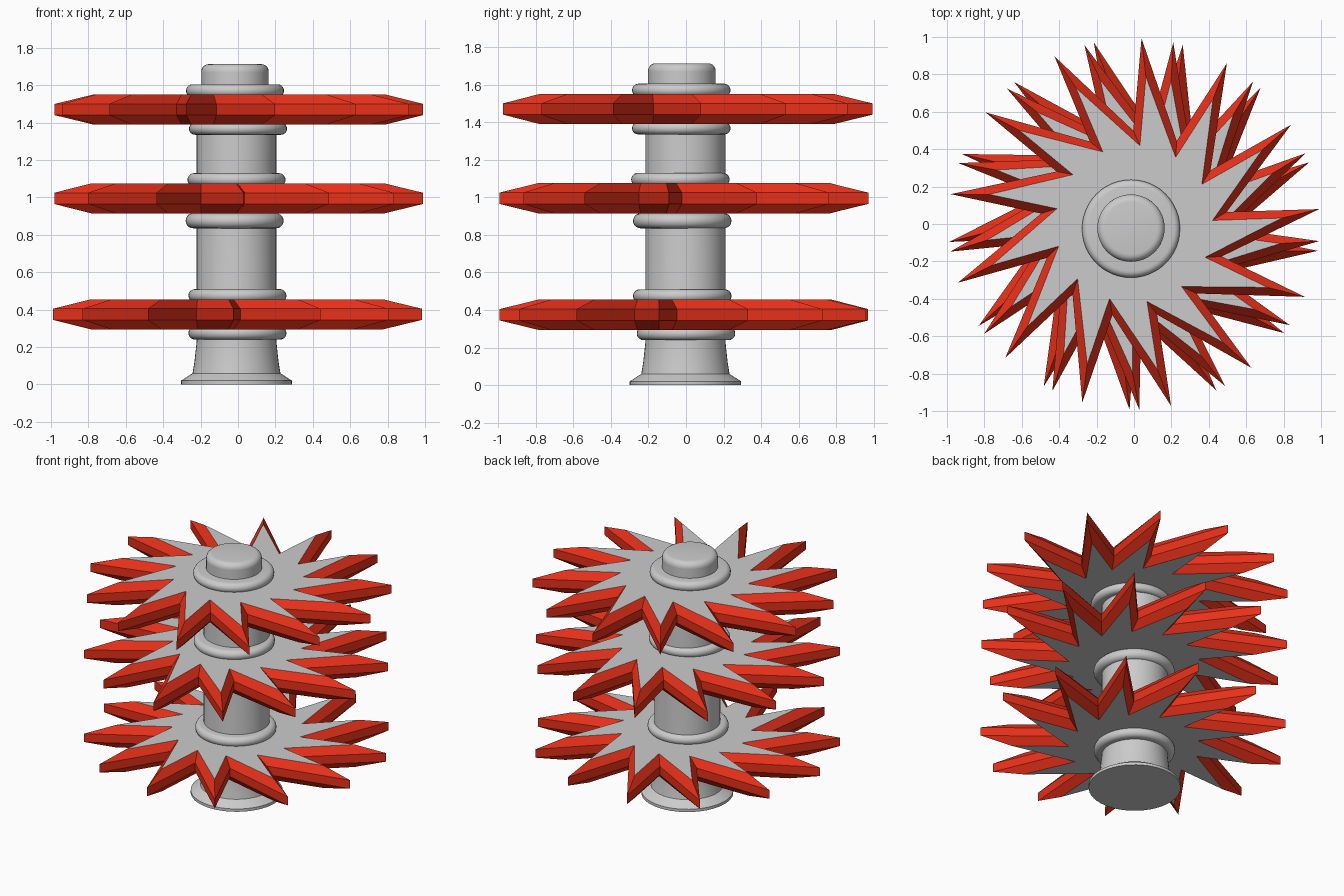
import bpy, bmesh
from math import sin, cos, pi, radians

if "Cube" in bpy.data.objects:
    bpy.data.objects.remove(bpy.data.objects["Cube"])

TEETH = 13
red = bpy.data.materials.new("red_edge")
red.diffuse_color = (0.8, 0.03, 0.01, 1)
red.use_nodes = True
red.node_tree.nodes["Principled BSDF"].inputs["Base Color"].default_value = red.diffuse_color


def new_object(name, bm):
    bmesh.ops.recalc_face_normals(bm, faces=bm.faces)
    me = bpy.data.meshes.new(name)
    bm.to_mesh(me)
    bm.free()
    ob = bpy.data.objects.new(name, me)
    bpy.context.collection.objects.link(ob)
    return ob


def lathe(name, profile, x, y, sides=48):
    """Revolve (radius, z) points and cap both ends."""
    bm = bmesh.new()
    rows = [[bm.verts.new((x + r * cos(2 * pi * i / sides),
                           y + r * sin(2 * pi * i / sides), z))
             for i in range(sides)] for r, z in profile]
    for a, b in zip(rows, rows[1:]):
        for i in range(sides):
            j = (i + 1) % sides
            bm.faces.new((a[i], a[j], b[j], b[i]))
    bm.faces.new(rows[0])
    bm.faces.new(rows[-1])
    ob = new_object(name, bm)
    bpy.context.view_layer.objects.active = ob
    ob.select_set(True)
    bpy.ops.object.shade_smooth_by_angle(angle=radians(35))
    ob.select_set(False)
    return ob


def star_blade(name, z, phase):
    """Swept-tooth star: grey flat faces, red bevelled rim."""
    # tip radius, tip lag, valley radius, valley lag, height offset
    inner = (0.79, -2.3, 0.42, -2.0)
    outer = (0.993, 0.0, 0.50, 2.8)
    layers = [(inner, -0.08), (outer, -0.03), (outer, 0.03), (inner, 0.08)]
    bm = bmesh.new()
    rows = []
    for (tip, ta, valley, va), dz in layers:
        row = []
        for i in range(TEETH):
            for r, lag in ((tip, ta), (valley, va)):
                a = radians(phase + 360 * i / TEETH + lag)
                row.append(bm.verts.new((r * cos(a), r * sin(a), z + dz)))
        rows.append(row)
    n = 2 * TEETH
    for a, b in zip(rows, rows[1:]):
        for i in range(n):
            j = (i + 1) % n
            bm.faces.new((a[i], a[j], b[j], b[i])).material_index = 1
    bm.faces.new(rows[0])
    bm.faces.new(rows[-1])
    ob = new_object(name, bm)
    ob.data.materials.append(None)
    ob.data.materials.append(red)


# Flared pillar
lathe("pillar", [(0.297, 0), (0.297, 0.02), (0.235, 0.06), (0.225, 0.12),
                 (0.213, 0.23), (0.213, 1.58)], -0.008, -0.003)

# Rounded cap on top
cap = [(0.18, 1.5), (0.18, 1.67)]
cap += [(0.14 + 0.04 * cos(t * pi / 10), 1.673 + 0.04 * sin(t * pi / 10))
        for t in range(6)]
lathe("top_cap", cap, -0.016, -0.022)

# Rounded collars above and below each blade: z low, z high, x, y
collars = [(0.24, 0.31, -0.003, 0.0), (0.44, 0.51, -0.003, -0.02),
           (0.835, 0.915, -0.018, -0.02), (1.06, 1.13, -0.008, -0.03),
           (1.335, 1.40, 0.0, -0.025), (1.535, 1.605, -0.016, -0.025)]
for k, (z0, z1, x, y) in enumerate(collars):
    h = (z1 - z0) / 2
    prof = [(0.262 - h + h * cos(t), z0 + h + h * sin(t))
            for t in (-pi / 2 + pi * s / 10 for s in range(11))]
    lathe(f"collar_{k + 1}", prof, x, y)

# Three star blades
star_blade("lower_blade", 0.375, 19.4)
star_blade("middle_blade", 0.995, 22.4)
star_blade("upper_blade", 1.47, 4.6)
